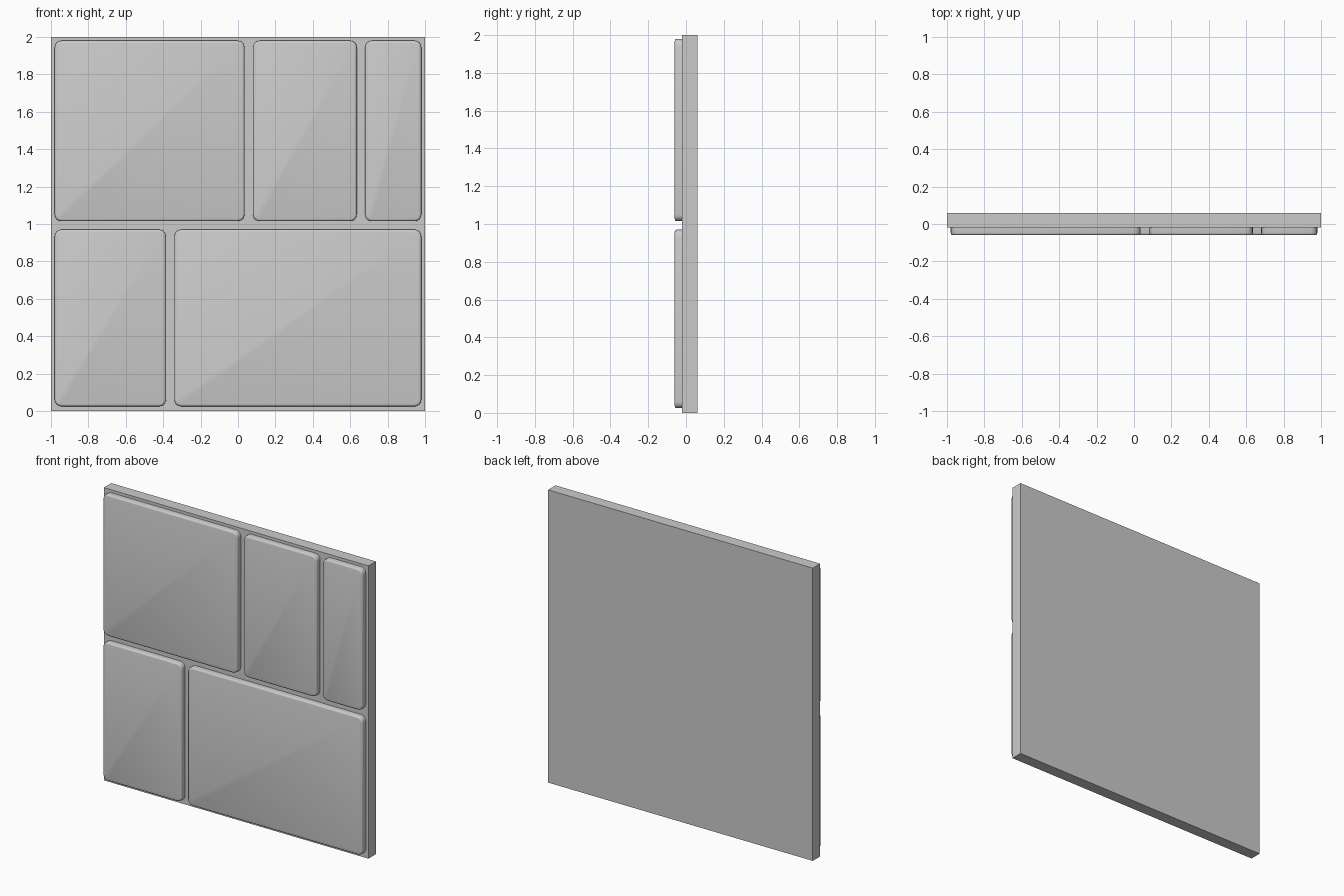
import bpy, bmesh, math

if "Cube" in bpy.data.objects:
    bpy.data.objects.remove(bpy.data.objects["Cube"])

CORNER, EDGE = 0.035, 0.012
FRONT, BACKING_FRONT, BACKING_BACK = -0.06, -0.02, 0.06


def finish(bm, name):
    bmesh.ops.recalc_face_normals(bm, faces=bm.faces[:])
    mesh = bpy.data.meshes.new(name)
    bm.to_mesh(mesh)
    bm.free()
    obj = bpy.data.objects.new(name, mesh)
    bpy.context.collection.objects.link(obj)
    return obj


def box(x0, x1, y0, y1, z0, z1):
    bm = bmesh.new()
    bmesh.ops.create_cube(bm, size=1)
    for v in bm.verts:
        v.co = (x1 if v.co.x > 0 else x0,
                y1 if v.co.y > 0 else y0,
                z1 if v.co.z > 0 else z0)
    return bm


def stone_block(name, x0, x1, z0, z1):
    bm = box(x0, x1, FRONT, BACKING_FRONT + 0.01, z0, z1)
    # rounded corners seen from the front
    depth_edges = [e for e in bm.edges
                   if abs(e.verts[0].co.y - e.verts[1].co.y) > 0.01]
    bmesh.ops.bevel(bm, geom=depth_edges, offset=CORNER, segments=4,
                    profile=0.5, affect='EDGES')
    # softened front rim
    rim = [e for e in bm.edges
           if all(abs(v.co.y - FRONT) < 1e-5 for v in e.verts)]
    bmesh.ops.bevel(bm, geom=rim, offset=EDGE, segments=3,
                    profile=0.5, affect='EDGES')
    obj = finish(bm, name)
    bpy.ops.object.select_all(action='DESELECT')
    obj.select_set(True)
    bpy.context.view_layer.objects.active = obj
    bpy.ops.object.shade_smooth_by_angle(angle=math.radians(35))


# flat backing slab
finish(box(-1, 1, BACKING_FRONT, BACKING_BACK, 0, 2), "backing_slab")

# raised wall blocks in two courses
courses = [
    ("lower_block", 0.025, 0.97, [(-0.98, -0.385), (-0.34, 0.98)]),
    ("upper_block", 1.015, 1.98, [(-0.98, 0.035), (0.08, 0.635), (0.68, 0.98)]),
]
for label, z0, z1, spans in courses:
    for i, (x0, x1) in enumerate(spans, 1):
        stone_block(f"{label}_{i}", x0, x1, z0, z1)
